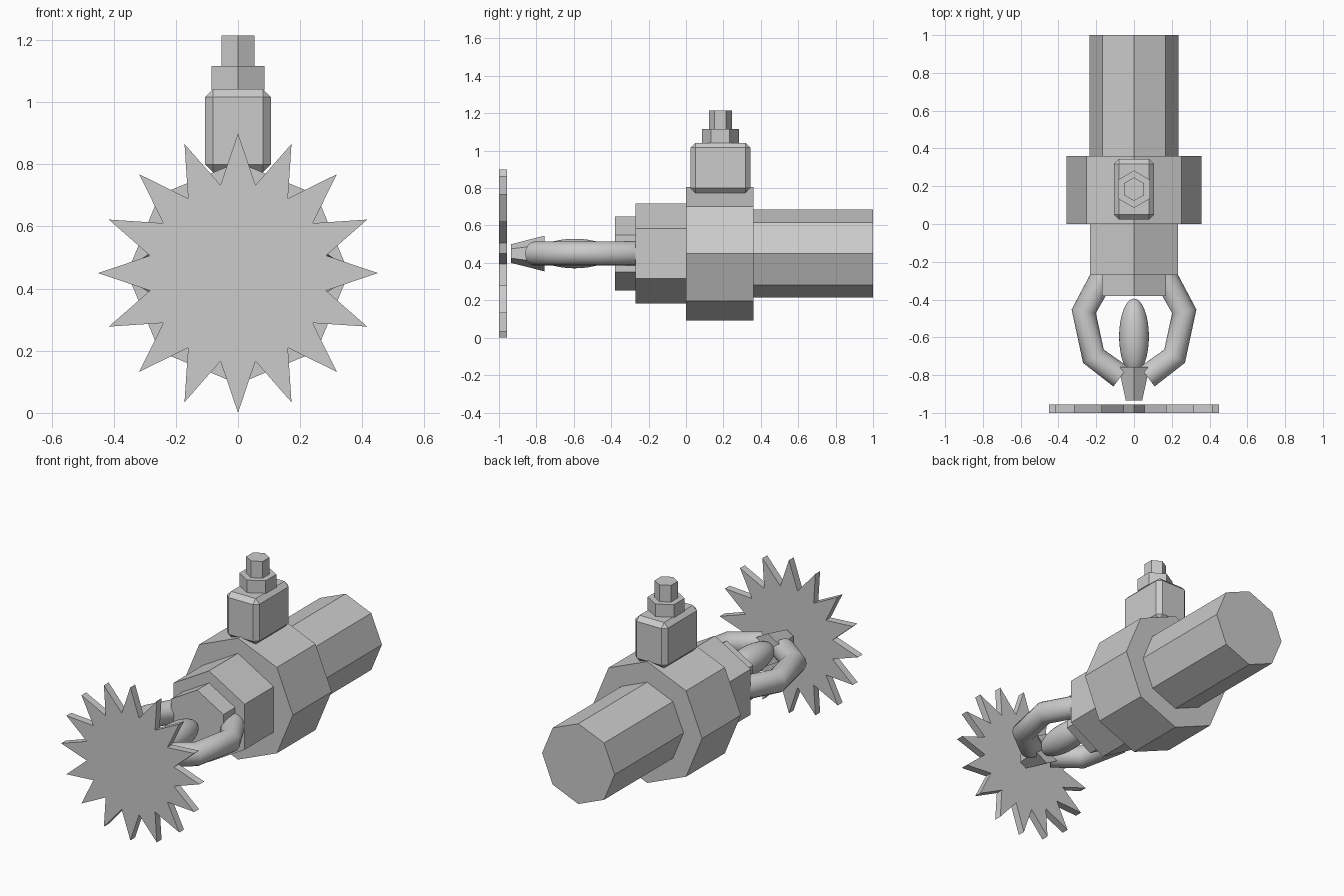
import bpy, bmesh
from math import sin, cos, pi, radians
from mathutils import Matrix

if "Cube" in bpy.data.objects:
    bpy.data.objects.remove(bpy.data.objects["Cube"])

AXIS_Z = 0.45  # height of the long horizontal axis


def mesh_object(name, bm):
    bmesh.ops.recalc_face_normals(bm, faces=bm.faces)
    me = bpy.data.meshes.new(name)
    bm.to_mesh(me)
    bm.free()
    ob = bpy.data.objects.new(name, me)
    bpy.context.collection.objects.link(ob)
    return ob


def prism(name, ring_a, ring_b):
    """Closed solid between two matching rings of points."""
    bm = bmesh.new()
    a = [bm.verts.new(p) for p in ring_a]
    b = [bm.verts.new(p) for p in ring_b]
    n = len(a)
    for i in range(n):
        j = (i + 1) % n
        bm.faces.new((a[i], a[j], b[j], b[i]))
    bm.faces.new(a[::-1])
    bm.faces.new(b)
    return mesh_object(name, bm)


def ring_y(radii, y):
    """Ring around the long axis, first corner pointing up."""
    n = len(radii)
    return [(r * sin(2 * pi * i / n), y, AXIS_Z + r * cos(2 * pi * i / n))
            for i, r in enumerate(radii)]


def ring_z(n, r, y, z):
    """Ring around a vertical axis, first corner pointing along y."""
    return [(r * sin(2 * pi * i / n), y + r * cos(2 * pi * i / n), z) for i in range(n)]


def smooth(ob, angle=40):
    bpy.ops.object.select_all(action='DESELECT')
    ob.select_set(True)
    bpy.context.view_layer.objects.active = ob
    bpy.ops.object.shade_smooth_by_angle(angle=radians(angle))


# body sections along the axis: name, sides, front radius, back radius, front y, back y
for name, n, r0, r1, y0, y1 in (
        ("rear_barrel", 8, 0.236, 0.236, 0.36, 1.0),
        ("main_housing", 8, 0.357, 0.357, 0.0, 0.36),
        ("front_housing", 6, 0.268, 0.268, -0.27, 0.0),
        ("front_collar", 6, 0.197, 0.197, -0.38, -0.27),
        ("blade_hub", 6, 0.05, 0.095, -0.935, -0.757)):
    prism(name, ring_y([r0] * n, y0), ring_y([r1] * n, y1))

# toothed blade, 16 points
teeth = [0.45, 0.289] * 16
prism("saw_blade", ring_y(teeth, -1.0), ring_y(teeth, -0.956))

# chamfered block on top of the housing
bm = bmesh.new()
bmesh.ops.create_cube(bm, size=1, matrix=Matrix.Translation((0, 0.184, 0.908))
                      @ Matrix.Diagonal((0.212, 0.32, 0.268, 1)))
bmesh.ops.bevel(bm, geom=bm.edges[:], offset=0.026, segments=1, affect='EDGES')
mesh_object("top_block", bm)

# hexagonal nut and stud
prism("top_nut", ring_z(6, 0.099, 0.184, 1.04), ring_z(6, 0.099, 0.184, 1.116))
prism("top_stud", ring_z(6, 0.062, 0.184, 1.116), ring_z(6, 0.062, 0.184, 1.214))

# egg-shaped core between the arms
bm = bmesh.new()
bmesh.ops.create_uvsphere(bm, u_segments=32, v_segments=16, radius=1,
                          matrix=Matrix.Translation((0, -0.595, AXIS_Z))
                          @ Matrix.Diagonal((0.079, 0.2, 0.079, 1))
                          @ Matrix.Rotation(pi / 2, 4, 'X'))
smooth(mesh_object("core", bm))

# bent tubular arms, mirrored
cu = bpy.data.curves.new("arm", 'CURVE')
cu.dimensions = '3D'
cu.bevel_depth = 0.065
cu.bevel_resolution = 6
cu.use_fill_caps = True
path = [(0.144, -0.24), (0.266, -0.462), (0.215, -0.70), (0.07, -0.808)]
sp = cu.splines.new('POLY')
sp.points.add(len(path) - 1)
for p, (x, y) in zip(sp.points, path):
    p.co = (x, y, AXIS_Z, 1)
arm = bpy.data.objects.new("arms", cu)
bpy.context.collection.objects.link(arm)
bpy.ops.object.select_all(action='DESELECT')
arm.select_set(True)
bpy.context.view_layer.objects.active = arm
bpy.ops.object.convert(target='MESH')
arm = bpy.context.view_layer.objects.active
bm = bmesh.new()
bm.from_mesh(arm.data)
bmesh.ops.remove_doubles(bm, verts=bm.verts, dist=0.0005)
bmesh.ops.recalc_face_normals(bm, faces=bm.faces)
bm.to_mesh(arm.data)
bm.free()
smooth(arm, 60)
arm.modifiers.new("mirror", 'MIRROR').use_mirror_merge = False
